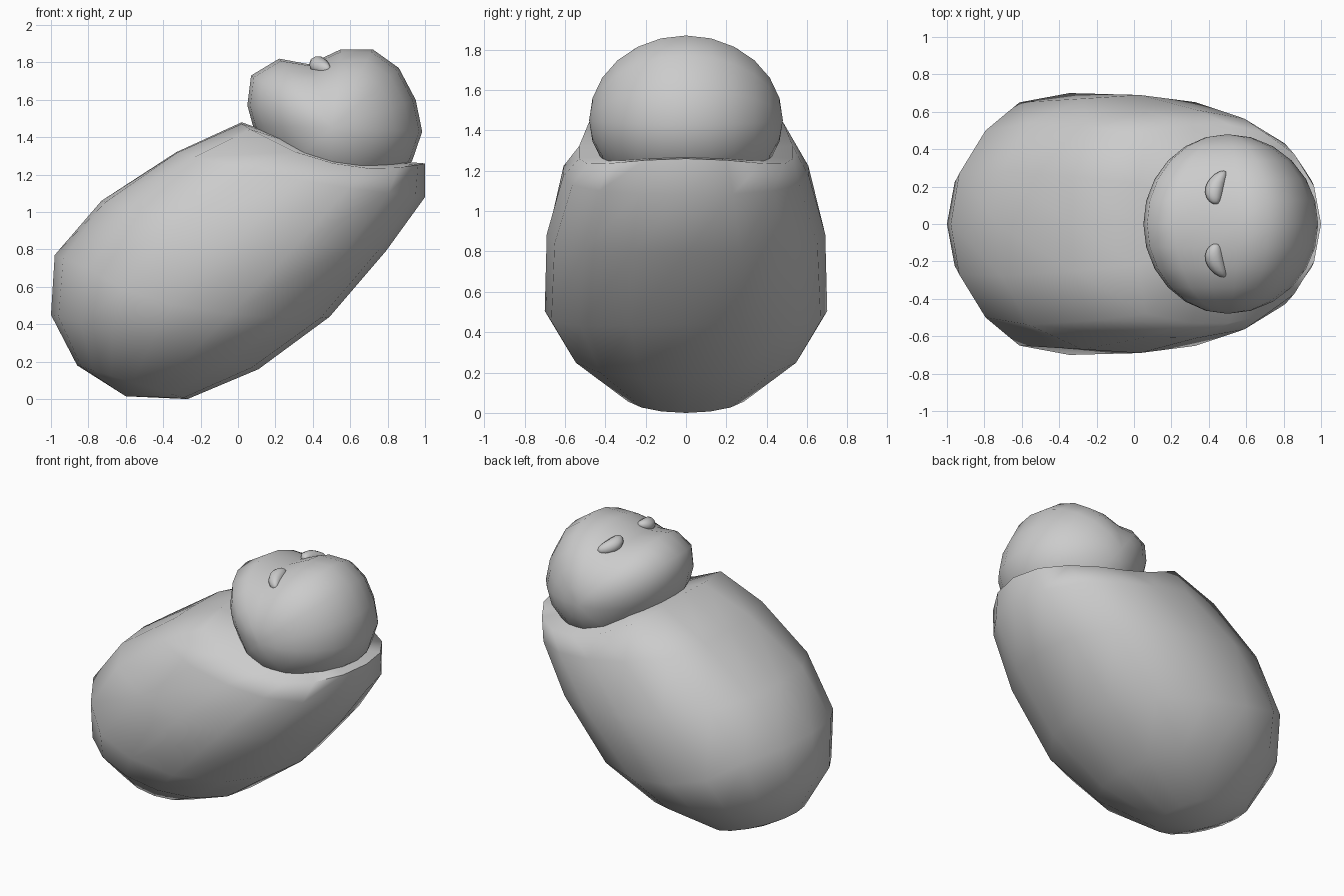
import bpy, math
from mathutils import Vector

if "Cube" in bpy.data.objects:
    bpy.data.objects.remove(bpy.data.objects["Cube"])


def finish(name, verts, faces, angle=50):
    mesh = bpy.data.meshes.new(name)
    mesh.from_pydata(verts, [], faces)
    obj = bpy.data.objects.new(name, mesh)
    bpy.context.collection.objects.link(obj)
    bpy.ops.object.select_all(action='DESELECT')
    obj.select_set(True)
    bpy.context.view_layer.objects.active = obj
    bpy.ops.object.mode_set(mode='EDIT')
    bpy.ops.mesh.select_all(action='SELECT')
    bpy.ops.mesh.normals_make_consistent(inside=False)
    bpy.ops.object.mode_set(mode='OBJECT')
    bpy.ops.object.shade_smooth_by_angle(angle=math.radians(angle))
    return obj


def bridge(rings, n, start_pole, end_pole):
    """Skin equal rings and close both ends with a pole."""
    verts = [v for ring in rings for v in ring] + [start_pole, end_pole]
    faces = []
    last = (len(rings) - 1) * n
    s, e = len(verts) - 2, len(verts) - 1
    for j in range(n):
        k = (j + 1) % n
        for i in range(len(rings) - 1):
            faces.append((i*n + j, i*n + k, (i+1)*n + k, (i+1)*n + j))
        faces.append((s, k, j))
        faces.append((e, last + j, last + k))
    return verts, faces


# Tilted sack body: back (x, z), belly (x, z), half width, back and belly squareness, side shift
N = 16
sections = [
    ((0.02, 1.48), (1.00, 1.26), 0.53, 7.0, 2.0, (0.00, -0.11)),
    ((-0.33, 1.32), (1.00, 1.08), 0.61, 4.2, 2.0, (0.00, -0.03)),
    ((-0.73, 1.06), (0.79, 0.79), 0.69, 2.8, 2.25, (0.00, -0.04)),
    ((-0.98, 0.77), (0.49, 0.44), 0.70, 2.05, 2.4, (-0.10, -0.10)),
    ((-1.00, 0.45), (0.11, 0.16), 0.58, 2.0, 2.2, (-0.02, 0.00)),
    ((-0.86, 0.18), (-0.27, 0.00), 0.31, 2.0, 2.0, (0.00, 0.00)),
]
rings = []
for back, belly, half, p_back, p_belly, shift in sections:
    u, l = Vector(back), Vector(belly)
    c, d = (u + l) / 2, (u - l) / 2
    ring = []
    for j in range(N):
        a = 2 * math.pi * j / N
        ca, sa = math.cos(a), math.sin(a)
        p = p_back if ca > 0.01 else p_belly
        r = (abs(ca) ** p + abs(sa) ** p) ** (-1 / p)
        w = sa * sa * (1 if ca < 0.5 else 0.5)
        q = c + d * ca * r + Vector(shift) * w
        ring.append((q.x, half * sa * r, q.y))
    rings.append(ring)
finish("body", *bridge(rings, N, (0.51, 0, 1.30), (-0.60, 0, 0.015)), 80)

# Head: side outline inflated sideways; the brow dip fades out towards the cheeks
outline = [(0.05, 1.57), (0.07, 1.73), (0.22, 1.82), (0.38, 1.79), (0.55, 1.87),
           (0.72, 1.87), (0.86, 1.77), (0.95, 1.60), (0.985, 1.43), (0.93, 1.27),
           (0.75, 1.10), (0.48, 1.05), (0.22, 1.20), (0.08, 1.46)]
cx, cz, half = 0.50, 1.45, 0.48
rings = []
for i in range(1, 12):
    t = -math.pi / 2 + math.pi * i / 12
    k, fade = math.cos(t), math.sin(t) ** 2
    ring = []
    for m, (x, z) in enumerate(outline):
        if m == 3:
            z += 0.05 * fade
        ring.append((cx + (x - cx) * k, half * math.sin(t), cz + (z - cz) * k))
    rings.append(ring)
finish("head", *bridge(rings, len(outline), (cx, -half, cz), (cx, half, cz)), 60)

# Small bean-shaped eyes, mirrored across the face
for side, name in ((1, "eye_left"), (-1, "eye_right")):
    rings = []
    for i in range(1, 10):
        t = -math.pi / 2 + math.pi * i / 10
        s, k = math.sin(t), math.cos(t) ** 0.9
        x = 0.432 + 0.025 * s * s + 0.02 * s
        y = side * (0.195 + 0.09 * s)
        rings.append([(x + 0.05 * k * math.cos(b), y, 1.785 - 0.02 * s + 0.045 * k * math.sin(b))
                      for b in (math.pi * m / 5 for m in range(10))])
    finish(name, *bridge(rings, 10, (0.437, side * 0.105, 1.805), (0.477, side * 0.285, 1.765)), 60)
